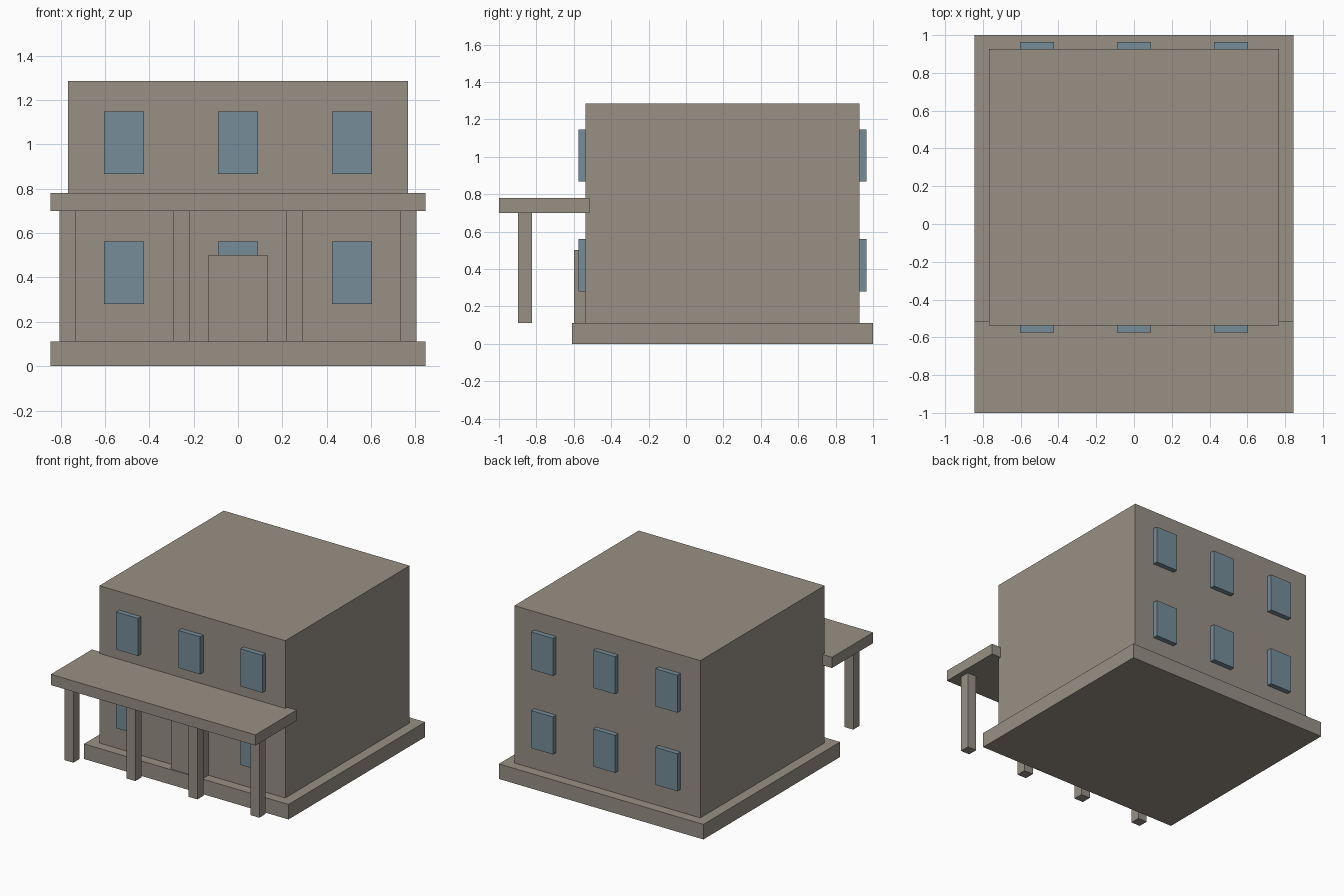
import bpy
import bmesh

cube = bpy.data.objects.get("Cube")
if cube:
    bpy.data.objects.remove(cube, do_unlink=True)


def make_material(name, rgb):
    mat = bpy.data.materials.new(name)
    mat.use_nodes = True
    mat.diffuse_color = (*rgb, 1)
    mat.node_tree.nodes["Principled BSDF"].inputs["Base Color"].default_value = (*rgb, 1)
    return mat


stone = make_material("warm grey stone", (0.314, 0.279, 0.235))
glass = make_material("blue grey glass", (0.181, 0.266, 0.319))


def box(name, x, y, z, mat):
    """Box spanning the (low, high) ranges on each axis."""
    bm = bmesh.new()
    bmesh.ops.create_cube(bm, size=1)
    for v in bm.verts:
        v.co = [r[0] if c < 0 else r[1] for c, r in zip(v.co, (x, y, z))]
    mesh = bpy.data.meshes.new(name)
    bm.to_mesh(mesh)
    bm.free()
    mesh.materials.append(mat)
    obj = bpy.data.objects.new(name, mesh)
    bpy.context.collection.objects.link(obj)
    return obj


BASE_TOP, PORCH_BOTTOM = 0.112, 0.70
HALF_BASE, HALF_WALL = 0.844, 0.767
WALL_FRONT, WALL_BACK = -0.538, 0.927

# Main masses
box("foundation", (-HALF_BASE, HALF_BASE), (-0.61, 1.0), (0, BASE_TOP), stone)
box("house_body", (-HALF_WALL, HALF_WALL), (WALL_FRONT, WALL_BACK), (BASE_TOP, 1.285), stone)
box("porch_roof", (-HALF_BASE, HALF_BASE), (-1.0, -0.515), (PORCH_BOTTOM, 0.78), stone)
box("front_door", (-0.133, 0.133), (-0.60, WALL_FRONT), (BASE_TOP, 0.502), stone)

# Porch columns
for i, x in enumerate((-0.767, -0.256, 0.256, 0.767)):
    box(f"porch_column_{i + 1}", (x - 0.037, x + 0.037), (-0.897, -0.823),
        (BASE_TOP, PORCH_BOTTOM), stone)

# Windows: three per floor on the front and back walls
for side, wall in (("front", WALL_FRONT), ("back", WALL_BACK)):
    for floor, sill in (("lower", 0.281), ("upper", 0.867)):
        for place, x in (("right", -0.513), ("middle", 0), ("left", 0.513)):
            box(f"{side}_{floor}_{place}_window", (x - 0.09, x + 0.09),
                (wall - 0.037, wall + 0.037), (sill, sill + 0.28), glass)
